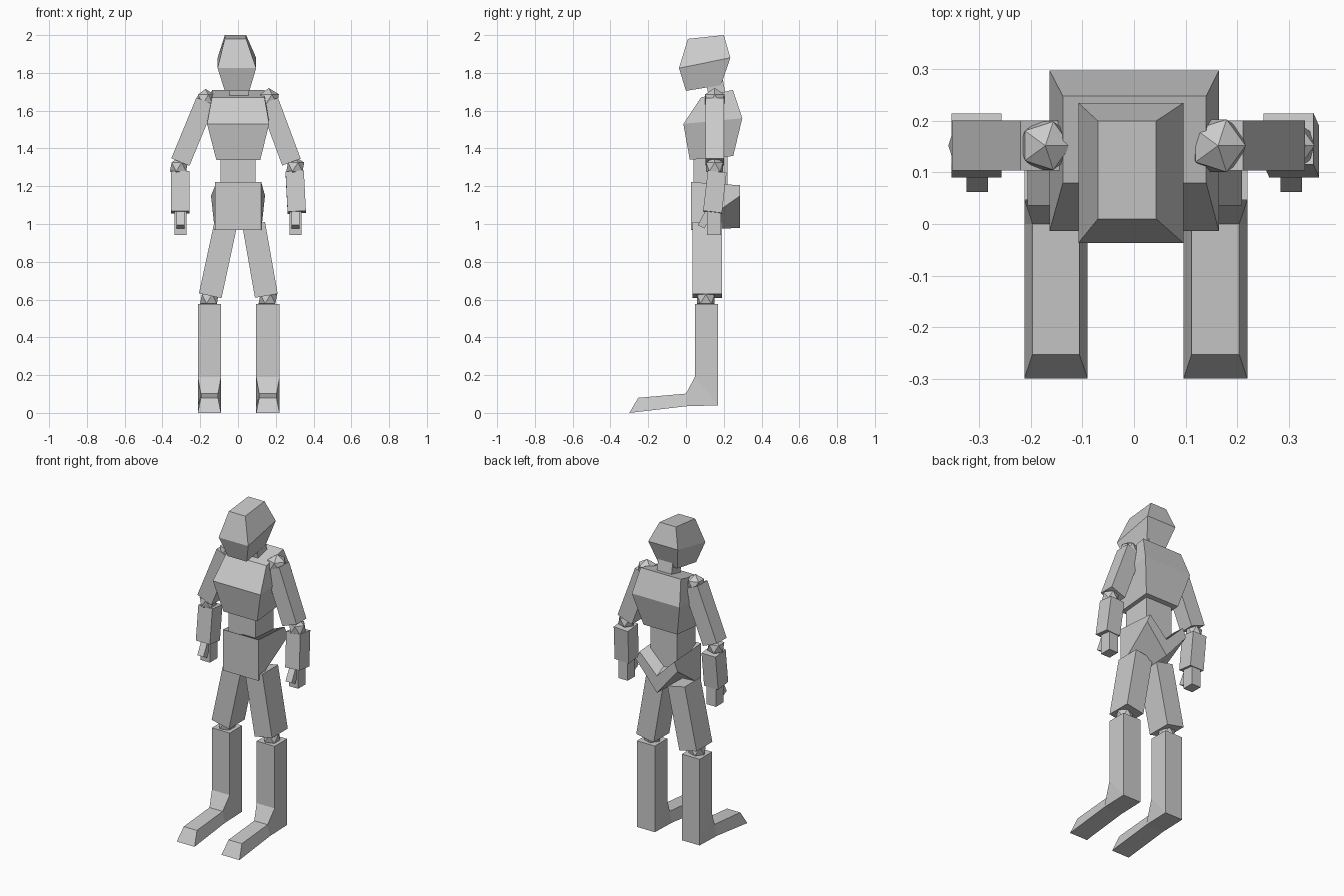
import bpy, bmesh
from mathutils import Vector, Matrix

if "Cube" in bpy.data.objects:
    bpy.data.objects.remove(bpy.data.objects["Cube"])

grey = bpy.data.materials.new("plain_grey")
grey.diffuse_color = (0.6, 0.6, 0.6, 1)
grey.use_nodes = True
grey.node_tree.nodes["Principled BSDF"].inputs["Base Color"].default_value = grey.diffuse_color


def finish(name, bm):
    bmesh.ops.recalc_face_normals(bm, faces=bm.faces)
    mesh = bpy.data.meshes.new(name)
    bm.to_mesh(mesh)
    bm.free()
    mesh.materials.append(grey)
    obj = bpy.data.objects.new(name, mesh)
    bpy.context.collection.objects.link(obj)
    return obj


def loft(name, rings):
    """Closed skin through rings with equal point counts."""
    bm = bmesh.new()
    rows = [[bm.verts.new(p) for p in ring] for ring in rings]
    n = len(rows[0])
    for a, b in zip(rows, rows[1:]):
        for i in range(n):
            j = (i + 1) % n
            bm.faces.new((a[i], a[j], b[j], b[i]))
    bm.faces.new(rows[0])
    bm.faces.new(rows[-1])
    return finish(name, bm)


def quad(x0, x1, yf, yb, zf, zb):
    """Four-point ring, front edge and back edge at their own heights."""
    return [(x0, yf, zf), (x1, yf, zf), (x1, yb, zb), (x0, yb, zb)]


def beam(name, a, b, wx, wy):
    """Square-ended bar between two points."""
    a, b = Vector(a), Vector(b)
    d = (b - a).normalized()
    u = (Vector((1, 0, 0)) - d * d.x).normalized()
    v = d.cross(u)
    corners = [u * sx * wx / 2 + v * sy * wy / 2
               for sx, sy in ((-1, -1), (1, -1), (1, 1), (-1, 1))]
    return loft(name, [[p + c for c in corners] for p in (a, b)])


def joint(name, centre, r):
    bm = bmesh.new()
    bmesh.ops.create_icosphere(bm, subdivisions=1, radius=r,
                               matrix=Matrix.Translation(centre))
    return finish(name, bm)


# Head and neck
loft("head", [quad(-0.07, 0.06, 0.0, 0.185, 1.705, 1.735),
              quad(-0.108, 0.096, -0.037, 0.235, 1.825, 1.88),
              quad(-0.07, 0.043, 0.01, 0.20, 1.98, 2.0)])
beam("neck", (0.005, 0.17, 1.65), (0.005, 0.145, 1.79), 0.1, 0.09)

# Chest and waist
loft("chest", [quad(-0.115, 0.118, 0.02, 0.25, 1.34, 1.36),
               quad(-0.164, 0.165, -0.014, 0.298, 1.53, 1.56),
               quad(-0.138, 0.14, 0.08, 0.248, 1.67, 1.71)])
beam("waist", (0, 0.13, 1.1), (0, 0.13, 1.4), 0.185, 0.18)

# Pelvis: flat front plate drawn back into a V
front = [(-0.123, 1.222), (0, 1.222), (0.123, 1.222),
         (0.123, 0.967), (0, 0.967), (-0.123, 0.967)]
back = [(-0.12, 1.205), (0, 1.085), (0.12, 1.205),
        (0.143, 1.15), (0, 0.98), (-0.143, 1.15)]
loft("pelvis", [[(x, 0.027, z) for x, z in front],
                [(x, 0.287, z) for x, z in back]])

# Legs: hip x, knee x, shin edges
for side, hip, knee, x0, x1 in (("left", -0.065, -0.147, -0.213, -0.09),
                                ("right", 0.083, 0.15, 0.096, 0.22)):
    beam(side + "_thigh", (hip, 0.113, 1.0), (knee, 0.113, 0.62), 0.122, 0.155)
    joint(side + "_knee", ((x0 + x1) / 2, 0.105, 0.603), 0.055)
    # Shin and foot in one bent skin
    loft(side + "_shin_and_foot", [
        quad(x0, x1, 0.047, 0.17, 0.577, 0.577),
        quad(x0, x1, 0.047, 0.17, 0.19, 0.04),
        [(x0 + 0.016, 0.0, 0.102), (x1 - 0.016, 0.0, 0.102),
         (x1, 0.0, 0.035), (x0, 0.0, 0.035)],
        [(x0 + 0.016, -0.253, 0.08), (x1 - 0.016, -0.253, 0.08),
         (x1, -0.3, 0.0), (x0, -0.3, 0.0)]])

# Arms: shoulder, elbow, forearm top and bottom x, hand x, shoulder radius
for side, sh, up, el, f0, f1, h, r in (
        ("left", -0.172, -0.305, -0.313, -0.306, -0.306, -0.304, 0.055),
        ("right", 0.163, 0.283, 0.303, 0.3, 0.311, 0.305, 0.06)):
    joint(side + "_shoulder", (sh, 0.152, 1.66), r)
    beam(side + "_upper_arm", (sh, 0.152, 1.65), (up, 0.152, 1.328), 0.104, 0.097)
    joint(side + "_elbow", (el, 0.152, 1.302), 0.053)
    beam(side + "_forearm", (f0, 0.165, 1.275), (f1, 0.14, 1.062), 0.097, 0.1)
    beam(side + "_hand", (h, 0.148, 1.09), (h, 0.148, 0.943), 0.064, 0.073)
    beam(side + "_thumb", (h, 0.12, 1.06), (h, 0.08, 0.985), 0.042, 0.04)
